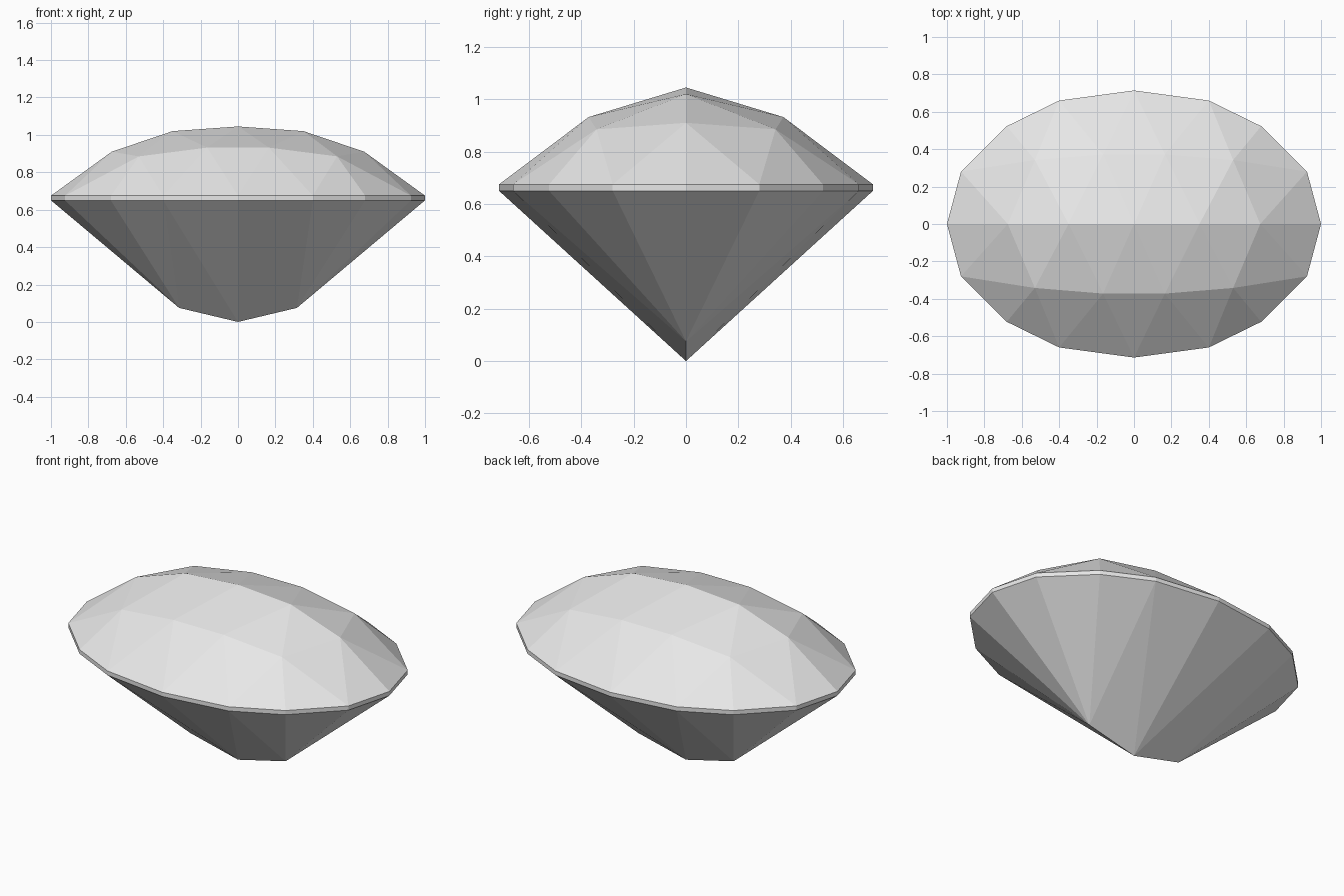
import bpy, bmesh

cube = bpy.data.objects.get("Cube")
if cube:
    bpy.data.objects.remove(cube, do_unlink=True)

GIRDLE_TOP, GIRDLE_BOTTOM = 0.675, 0.65

# Corner positions for one quarter of the stone
girdle = [(1, 0), (0.925, 0.28), (0.68, 0.523), (0.4, 0.66), (0, 0.714)]
crown = [(0, 0, 1.045), (0.35, 0, 1.02), (0.675, 0, 0.91),
         (0.53, 0.342, 0.885), (0.165, 0.372, 0.932)]
keel = [(0, 0, 0), (0.315, 0, 0.075)]


def mirrored(points):
    """Repeat the points across both upright planes without doubles."""
    return {(sx * x, sy * y, z) for x, y, z in points
            for sx in (1, -1) for sy in (1, -1)}


def make_material(name, value):
    mat = bpy.data.materials.new(name)
    mat.use_nodes = True
    colour = (value, value, value, 1)
    mat.diffuse_color = colour
    mat.node_tree.nodes["Principled BSDF"].inputs["Base Color"].default_value = colour
    return mat


# Faceted stone: flat facets stretched over the crown, girdle and keel corners
corners = crown + keel
corners += [(x, y, z) for x, y in girdle for z in (GIRDLE_TOP, GIRDLE_BOTTOM)]
bm = bmesh.new()
for point in sorted(mirrored(corners)):
    bm.verts.new(point)
bmesh.ops.convex_hull(bm, input=bm.verts[:])
bmesh.ops.dissolve_limit(bm, angle_limit=0.005, verts=bm.verts[:], edges=bm.edges[:])
bmesh.ops.recalc_face_normals(bm, faces=bm.faces[:])

mesh = bpy.data.meshes.new("cut_gemstone")
bm.to_mesh(mesh)
bm.free()
mesh.materials.append(make_material("pale grey", 0.8))
gem = bpy.data.objects.new("cut_gemstone", mesh)
bpy.context.collection.objects.link(gem)
